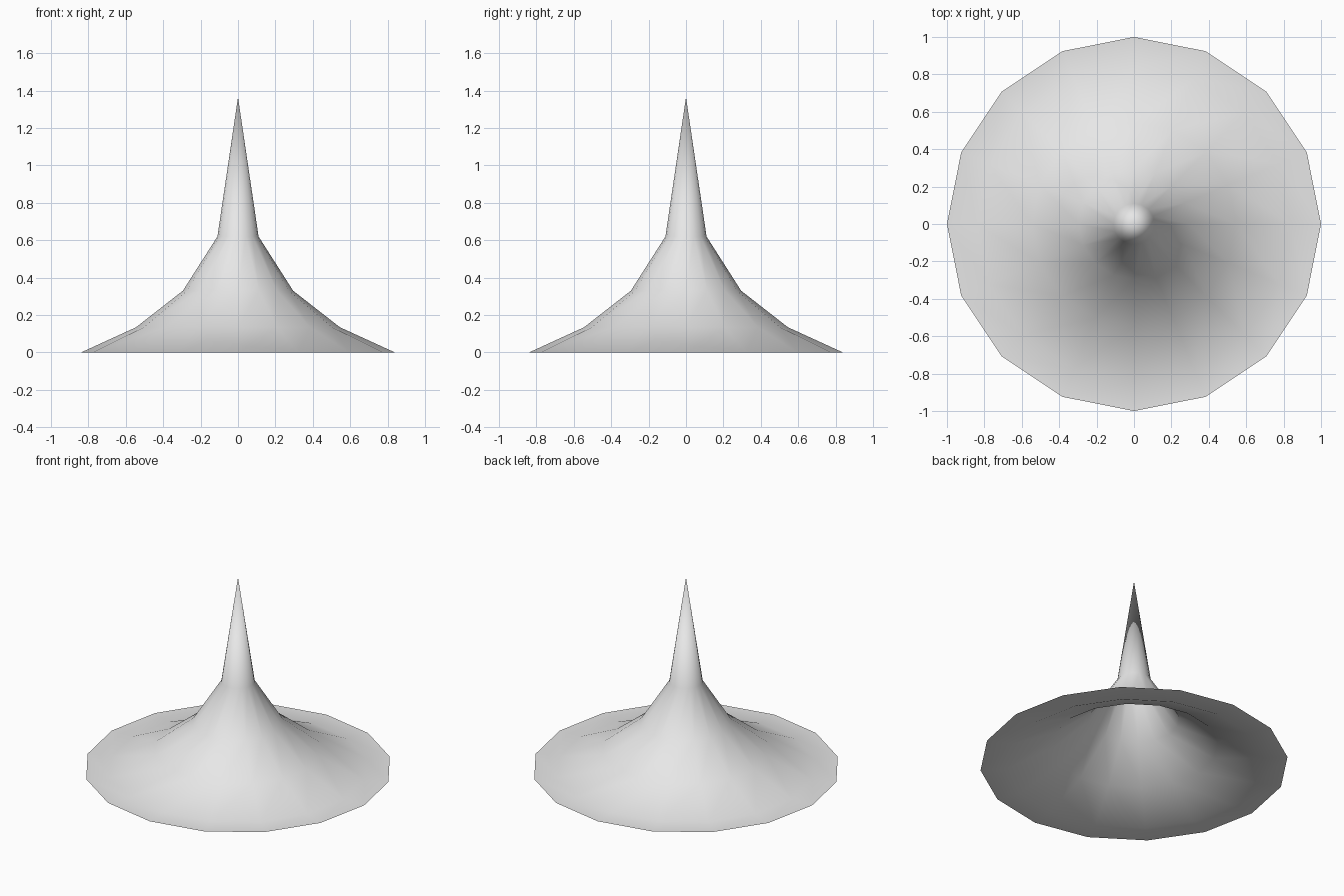
import bpy
import bmesh
from math import cos, sin, tau

default = bpy.data.objects.get("Cube")
if default:
    bpy.data.objects.remove(default, do_unlink=True)

SIDES = 16
APEX = 1.365
# (radius, height) from the flat outer rim up to the base of the spike
PROFILE = [(1.0, 0.0), (0.84, 0.0), (0.545, 0.135), (0.295, 0.33), (0.11, 0.62)]

# Plain grey material
grey = bpy.data.materials.new("light_grey")
grey.use_nodes = True
colour = (0.8, 0.8, 0.8, 1.0)
grey.diffuse_color = colour
grey.node_tree.nodes["Principled BSDF"].inputs["Base Color"].default_value = colour

# Flared spike: an open shell of rings, closed by a single apex vertex
bm = bmesh.new()
rings = [
    [bm.verts.new((r * cos(tau * i / SIDES), r * sin(tau * i / SIDES), z)) for i in range(SIDES)]
    for r, z in PROFILE
]
tip = bm.verts.new((0, 0, APEX))
for i in range(SIDES):
    j = (i + 1) % SIDES
    for low, high in zip(rings, rings[1:]):
        bm.faces.new((low[i], low[j], high[j], high[i]))
    bm.faces.new((rings[-1][i], rings[-1][j], tip))
for face in bm.faces:
    face.smooth = True

mesh = bpy.data.meshes.new("flared_spike")
bm.to_mesh(mesh)
bm.free()
mesh.materials.append(grey)
spike = bpy.data.objects.new("flared_spike", mesh)
bpy.context.collection.objects.link(spike)
